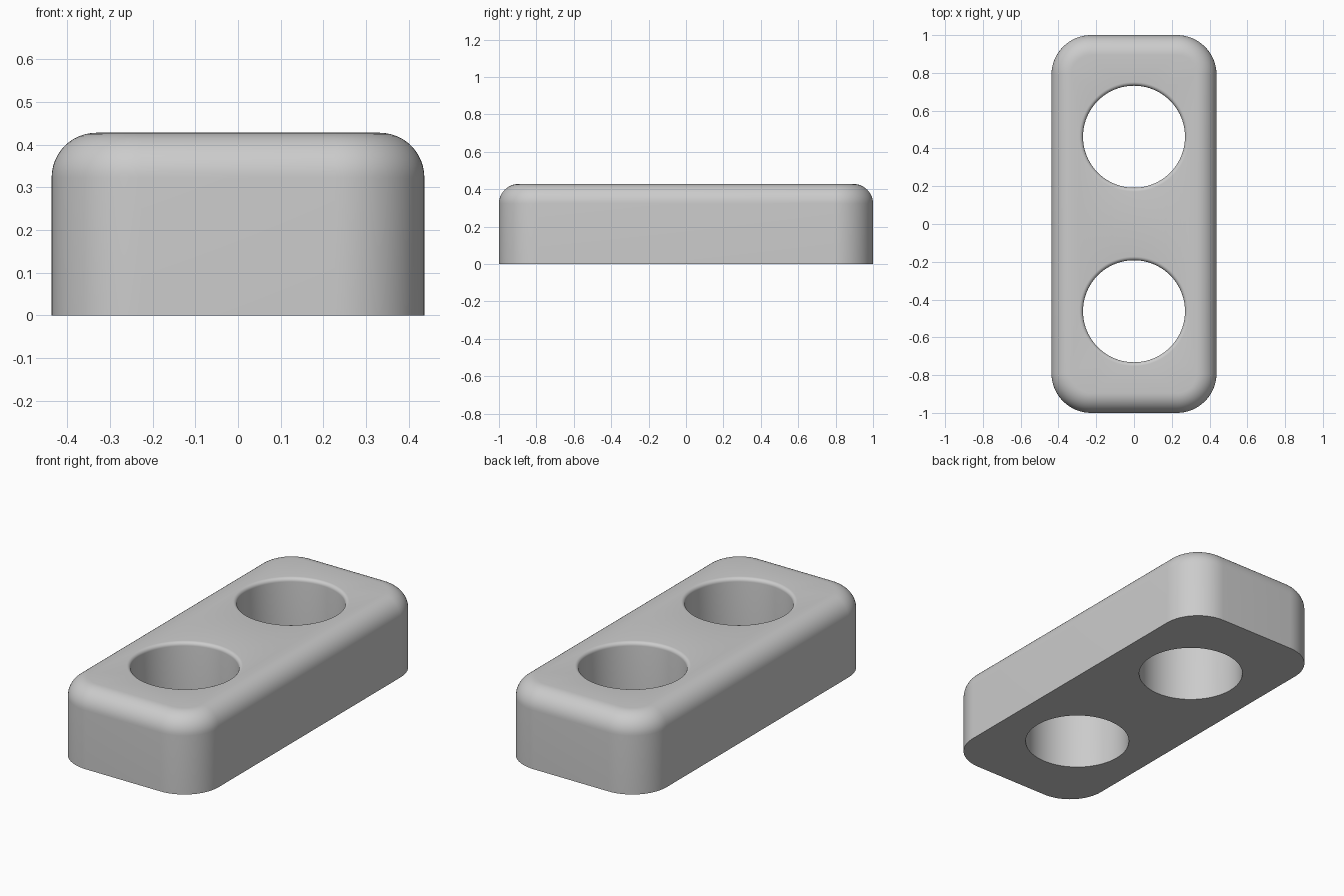
import bpy
import bmesh
from math import sin, cos, pi

cube = bpy.data.objects.get("Cube")
if cube:
    bpy.data.objects.remove(cube, do_unlink=True)

HALF_X, HALF_Y, HEIGHT = 0.437, 1.0, 0.428
CORNER, FILLET = 0.21, 0.105
HOLE_R, HOLE_Y, HOLE_FILLET = 0.27, 0.462, 0.02


def outer_ring(inset):
    """Rounded rectangle pulled inwards by inset."""
    r, n, points = CORNER - inset, 16, []
    for q, (sx, sy) in enumerate(((1, 1), (-1, 1), (-1, -1), (1, -1))):
        for i in range(n + 1):
            a = (q + i / n) * pi / 2
            points.append((sx * (HALF_X - CORNER) + r * cos(a),
                           sy * (HALF_Y - CORNER) + r * sin(a)))
    return points


def hole_ring(y):
    """Returns a ring function for a round hole, widened by a negative inset."""
    def ring(inset):
        r, n = HOLE_R + inset, 96
        return [(r * cos(2 * pi * i / n), y + r * sin(2 * pi * i / n)) for i in range(n)]
    return ring


def wall(bm, ring, fillet, steps):
    """Vertical wall with a rounded top edge; returns its bottom and top edges."""
    levels = [(0, 0)]
    for i in range(steps + 1):
        a = i / steps * pi / 2
        levels.append((fillet * (1 - cos(a)), HEIGHT - fillet + fillet * sin(a)))
    loops = [[bm.verts.new((x, y, z)) for x, y in ring(inset)] for inset, z in levels]
    for low, high in zip(loops, loops[1:]):
        for i in range(len(low)):
            bm.faces.new((low[i - 1], low[i], high[i], high[i - 1]))
    return [[bm.edges.get((loop[i - 1], loop[i])) for i in range(len(loop))]
            for loop in (loops[0], loops[-1])]


# Outer wall and both hole walls
bm = bmesh.new()
walls = [wall(bm, outer_ring, FILLET, 12)]
for side in (-1, 1):
    walls.append(wall(bm, hole_ring(side * HOLE_Y), HOLE_FILLET, 6))

# Flat underside and top, each with two openings
for level in (0, 1):
    rim = [e for w in walls for e in w[level]]
    bmesh.ops.triangle_fill(bm, edges=rim, use_beauty=True)
bmesh.ops.recalc_face_normals(bm, faces=bm.faces[:])

mesh = bpy.data.meshes.new("two_hole_block")
bm.to_mesh(mesh)
bm.free()
block = bpy.data.objects.new("two_hole_block", mesh)
bpy.context.collection.objects.link(block)

# Plain grey finish
grey = bpy.data.materials.new("light_grey")
grey.use_nodes = True
colour = (0.6, 0.6, 0.6, 1)
grey.diffuse_color = colour
grey.node_tree.nodes["Principled BSDF"].inputs["Base Color"].default_value = colour
mesh.materials.append(grey)

# Smooth fillets, sharp lower rims
bpy.ops.object.select_all(action='DESELECT')
block.select_set(True)
bpy.context.view_layer.objects.active = block
bpy.ops.object.shade_smooth_by_angle(angle=pi / 6)
